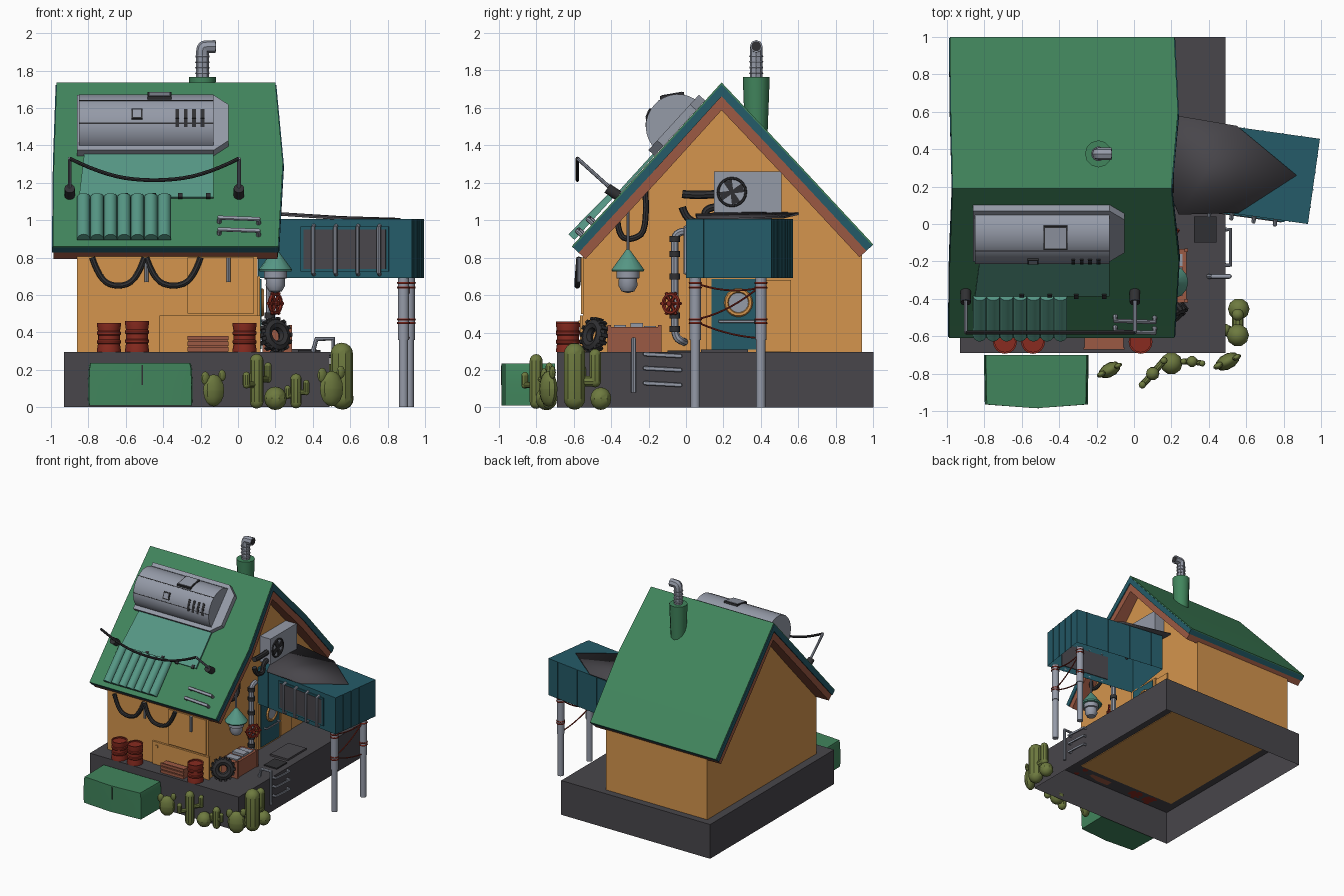
import bpy, bmesh, math
from mathutils import Vector, Matrix

if "Cube" in bpy.data.objects:
    bpy.data.objects.remove(bpy.data.objects["Cube"])

COL = dict(green=(.053, .235, .108), orange=(.66, .30, .075), slate=(.065, .061, .07), teal=(.018, .105, .14),
           brick=(.33, .10, .056), steel=(.30, .325, .39), red=(.25, .024, .014), mint=(.093, .31, .235),
           olive=(.155, .195, .05), charcoal=(.03, .03, .033))
MAT = {}
for k, c in COL.items():
    MAT[k] = bpy.data.materials.new(k)
    MAT[k].diffuse_color = (*c, 1)
I = Matrix.Identity(4)
T = Matrix.Translation


def finish(name, bm, mat, M=I):
    bmesh.ops.remove_doubles(bm, verts=bm.verts, dist=1e-5)
    bm.transform(M)
    bmesh.ops.recalc_face_normals(bm, faces=bm.faces)
    for f in bm.faces:
        f.smooth = True
    for e in bm.edges:
        e.smooth = e.calc_face_angle(0) < .6
    me = bpy.data.meshes.new(name)
    bm.to_mesh(me)
    me.materials.append(MAT[mat])
    o = bpy.data.objects.new(name, me)
    bpy.context.collection.objects.link(o)
    return o


def loft(name, rings, mat, M=I, caps=(True, True)):
    bm = bmesh.new()
    R = [[bm.verts.new(p) for p in r] for r in rings]
    n = len(R[0])
    for a, b in zip(R, R[1:]):
        for i in range(n):
            bm.faces.new((a[i], a[(i + 1) % n], b[(i + 1) % n], b[i]))
    if caps[0]:
        bm.faces.new(R[0])
    if caps[1]:
        bm.faces.new(R[-1])
    return finish(name, bm, mat, M)


def box(name, lo, hi, mat, M=I, bottom=True):
    rings = [[(lo[0], lo[1], z), (hi[0], lo[1], z), (hi[0], hi[1], z), (lo[0], hi[1], z)] for z in (lo[2], hi[2])]
    return loft(name, rings, mat, M, (bottom, True))


def plate(name, outline, z0, z1, mat, M=I):
    return loft(name, [[(x, y, z) for x, y in outline] for z in (z0, z1)], mat, M)


def lathe(name, prof, mat, M=I, n=16):
    rings = [[(r * math.cos(2 * math.pi * i / n), r * math.sin(2 * math.pi * i / n), z) for i in range(n)] for r, z in prof]
    return loft(name, rings, mat, M, (False, False))


def aim(p, d):
    return T(p) @ Vector(d).to_track_quat('Z', 'Y').to_matrix().to_4x4()


def cyl(name, p, q, r, mat, n=12, r2=None):
    d = Vector(q) - Vector(p)
    return lathe(name, [(0, 0), (r, 0), (r if r2 is None else r2, d.length), (0, d.length)], mat, aim(p, d), n)


def ring(name, p, d, R, r, mat, n=18, k=8):
    a = [2 * math.pi * i / k for i in range(k + 1)]
    return lathe(name, [(R + r * math.cos(t), r * math.sin(t)) for t in a], mat, aim(p, d), n)


def capsule(name, p, q, r, mat, M=I, n=10):
    d = Vector(q) - Vector(p)
    a = [math.pi / 2 * i / 4 for i in range(5)]
    prof = [(r * math.sin(t), -r * math.cos(t)) for t in a] + [(r * math.cos(t), d.length + r * math.sin(t)) for t in a]
    return lathe(name, prof, mat, M @ aim(p, d), n)


def tube(name, pts, r, mat, M=I, soft=True):
    cu = bpy.data.curves.new(name, 'CURVE')
    cu.dimensions = '3D'
    cu.bevel_depth, cu.bevel_resolution, cu.use_fill_caps, cu.resolution_u = r, 2, True, 5
    s = cu.splines.new('NURBS' if soft else 'POLY')
    s.points.add(len(pts) - 1)
    for sp, p in zip(s.points, pts):
        sp.co = (*p, 1)
    if soft:
        s.use_endpoint_u, s.order_u = True, 3
    o = bpy.data.objects.new(name, cu)
    bpy.context.collection.objects.link(o)
    bm = bmesh.new()
    bm.from_mesh(o.evaluated_get(bpy.context.evaluated_depsgraph_get()).to_mesh())
    bpy.data.objects.remove(o)
    return finish(name, bm, mat, M)


# base platform and gabled house body, both open underneath
box('base', (-.93, -.69, 0), (.49, 1, .295), 'slate', bottom=False)
gable = [(-.55, .29), (.94, .29), (.94, .83), (.19, 1.62), (-.55, .81)]
house = loft('house_walls', [[(x, y, z) for y, z in gable] for x in (-.86, .105)], 'orange')
box('front_panel_upper', (-.27, -.56, .5), (.085, -.55, .8), 'orange')
box('front_panel_lower', (-.42, -.567, .296), (.12, -.55, .49), 'orange')
box('panel_bolt', (-.39, -.575, .445), (-.365, -.56, .465), 'orange')

# roof layers: green sheet, teal board, brick underside (perpendicular offsets t)
rows = [(-.61, .86, -.99, .215, 1), (-.2, 1.305, -.985, .24, 1), (.19, 1.735, -.97, .2, 0), (.6, 1.30, -.98, .235, -1), (1, .87, -.985, .215, -1)]
for nm, t0, t1, g, mat in (('roof_sheet', 0, .008, 0, 'green'), ('roof_board', .008, .05, .005, 'teal'), ('roof_trim', .05, .1, -.003, 'brick')):
    def at(row, t):
        y, z, l, r, s = row
        return y + s * .738 * t, z - (.675 if s else 1.48) * t, l - g, r + g
    rings = []
    for row in rows:
        (y0, z0, l, r), (y1, z1, _, _) = at(row, t0), at(row, t1)
        rings.append([(l, y0, z0), (r, y0, z0), (r, y1, z1), (l, y1, z1)])
    loft(nm, rings, mat)

# frame lying on the front roof slope: x, up-slope, outward
RF = Matrix(((1, 0, 0, 0), (0, .675, -.738, .19), (0, .738, .675, 1.735), (0, 0, 0, 1)))
# half-barrel tank with flange, seams, hatches and vents
arc = [math.pi * i / 16 for i in range(17)]
loft('roof_tank', [[(x, -.33 + .17 * math.cos(a), .02 + .165 * math.sin(a)) for a in arc] for x in (-.85, -.13)], 'steel', RF)
plate('tank_flange', [(-.86, -.53), (-.13, -.53), (-.05, -.46), (-.05, -.2), (-.13, -.13), (-.86, -.13)], 0, .045, 'steel', RF)


def on_tank(a):
    return RF @ T((0, -.33, .02)) @ Matrix.Rotation(math.radians(a), 4, 'X') @ T((0, 0, .163))


for a in (38, -12):
    box('tank_seam', (-.85, -.003, 0), (-.13, .003, .004), 'charcoal', on_tank(a))
for x, a, w in ((-.54, 20, .03), (-.42, -38, .065)):
    box('tank_hatch_rim', (x - w, -w, -.01), (x + w, w, .008), 'charcoal', on_tank(a))
    box('tank_hatch', (x - w + .009, -w + .009, -.01), (x + w - .009, w - .009, .011), 'steel', on_tank(a))
for i in range(4):
    for a in (20, 36):
        box('tank_vent', (-.335 + .045 * i, -.026, -.005), (-.315 + .045 * i, .026, .005), 'charcoal', on_tank(a))
# mint sheet and corrugated tiles
plate('roof_patch', [(-.85, -.84), (-.13, -.84), (-.13, -.5), (-.82, -.5)], 0, .014, 'mint', RF)
for i in range(7):
    x = -.825 + .072 * i
    loft('roof_tile', [[(x + .036 * math.cos(a), u, .012 + h * math.sin(a)) for a in arc[::2]] for u, h in ((-1.15, .045), (-.84, .032))], 'mint', RF)
for x in (-.6, -.45, -.31, -.16):
    box('patch_clip', (x - .012, -.85, .01), (x + .012, -.82, .022), 'charcoal', RF)
# cable poles with sagging cable
for x in (-.9, .005):
    cyl('cable_pole_foot', (x, -.36, 1.13), (x, -.42, 1.17), .028, 'charcoal')
    cyl('cable_pole', (x, -.38, 1.15), (x, -.58, 1.33), .01, 'steel', 8)
tube('roof_cable', [(-.9, -.58, 1.33), (-.72, -.58, 1.24), (-.45, -.58, 1.205), (-.17, -.58, 1.24), (.005, -.58, 1.33)], .01, 'charcoal')
for u in (-1.01, -1.095):
    tube('roof_handle', [(-.1, u, 0), (-.1, u, .035), (.11, u - .01, .035), (.11, u - .01, 0)], .013, 'steel', RF, False)

# chimney with ribbed elbow
cyl('chimney', (-.19, .375, 1.45), (-.19, .375, 1.765), .06, 'green', 12, .072)
tube('chimney_pipe', [(-.19, .375, 1.75), (-.19, .375, 1.86), (-.19, .375, 1.925), (-.165, .375, 1.928), (-.12, .375, 1.928)], .034, 'steel')
for z in (1.785, 1.815, 1.845, 1.875):
    ring('chimney_rib', (-.19, .375, z), (0, 0, 1), .034, .005, 'steel', 14, 6)
cyl('chimney_mouth', (-.121, .375, 1.928), (-.117, .375, 1.928), .026, 'charcoal')

# hoses hanging under the eave
for x0, x1 in ((-.78, -.5), (-.49, -.2)):
    tube('eave_hose', [(x0, -.57, .8), (x0 + .04, -.58, .68), ((x0 + x1) / 2, -.58, .64), (x1 - .04, -.58, .68), (x1, -.57, .8)], .016, 'charcoal')
for x in (-.49, -.05):
    cyl('eave_rod', (x, -.57, .67), (x, -.57, .8), .011, 'steel', 8)

# oil barrels
for x, y, h in ((-.69, -.63, .155), (-.54, -.63, .165), (.035, -.63, .155)):
    r = .064
    prof = [(0, 0), (r, 0), (r, .012)]
    for k in (.35, .65):
        prof += [(r - .005, h * k - .012), (r, h * k - .006), (r, h * k + .006), (r - .005, h * k + .012)]
    lathe('oil_barrel', prof + [(r, h - .012), (r, h), (r - .01, h), (r - .01, h - .01), (0, h - .01)], 'red', T((x, y, .295)), 16)

# small slatted crate, large crate with scrap, tyre
for i in range(3):
    box('crate_slat', (-.27, -.672, .298 + .03 * i), (-.05, -.66, .321 + .03 * i), 'brick')
box('crate', (-.265, -.66, .295), (-.055, -.6, .375), 'brick')
box('scrap_crate', (.13, -.42, .295), (.28, -.135, .43), 'brick')
for y in (-.42, -.15):
    box('scrap_crate_post', (.27, y, .295), (.288, y + .02, .44), 'brick')
for y, z in ((-.35, .43), (-.26, .44), (-.19, .425)):
    box('scrap_metal', (.15, y - .035, .4), (.26, y + .03, z + .01), 'steel')
ring('tyre', (.2, -.49, .385), (.6, -.8, .2), .06, .031, 'charcoal', 20)
TM = aim((.2, -.49, .385), (.6, -.8, .2))
for i in range(14):
    box('tyre_tread', (.083, -.01, -.024), (.096, .01, .024), 'charcoal', TM @ Matrix.Rotation(i * math.pi / 7, 4, 'Z'))

# hanging lamp and looped hose
lathe('lamp_shade', [(0, .85), (.012, .84), (.09, .735), (.085, .725), (0, .735)], 'mint', T((.2, -.31, 0)), 14)
lathe('lamp_bulb', [(0, .735), (.062, .73), (.062, .69), (.05, .688), (.052, .65), (.035, .62), (0, .61)], 'steel', T((.2, -.31, 0)), 14)
cyl('lamp_rod', (.2, -.31, .83), (.2, -.31, 1.12), .008, 'steel', 8)
tube('loop_hose', [(.15, -.37, 1.08), (.16, -.37, .92), (.16, -.29, .89), (.16, -.2, .95), (.15, -.22, 1.2)], .016, 'charcoal')

# air unit with fan and hoses
box('air_unit', (.1, .15, 1.04), (.205, .51, 1.26), 'steel')
ring('fan_ring', (.207, .245, 1.15), (1, 0, 0), .074, .007, 'charcoal', 20, 6)
for i in range(4):
    plate('fan_blade', [(0, -.008), (.062, -.026), (.066, .022), (0, .008)], 0, .008, 'charcoal', aim((.204, .245, 1.15), (1, 0, 0)) @ Matrix.Rotation(.4 + i * math.pi / 2, 4, 'Z'))
tube('air_hose_upper', [(.17, .17, 1.14), (.17, .05, 1.13), (.17, -.02, 1.14)], .022, 'charcoal')
tube('air_hose_lower', [(.17, .17, 1.07), (.17, .1, 1.07), (.17, .1, .98), (.17, .0, 1.0), (.17, -.02, 1.07)], .02, 'charcoal')

# wall pipe, collars and valve wheel
tube('wall_pipe', [(.11, -.01, .35), (.17, -.02, .35), (.17, -.06, .38), (.17, -.06, .5), (.17, -.06, .84), (.17, -.06, .94), (.17, 0, .94)], .021, 'steel')
for z in (.42, .49, .7, .82, .9):
    cyl('pipe_collar', (.17, -.06, z - .016), (.17, -.06, z + .016), .029, 'charcoal')
vd, vp = Vector((.8, -.6, 0)), Vector((.2, -.08, .555))
ring('valve_wheel', vp, vd, .05, .011, 'red', 16, 6)
for i in range(3):
    s = aim(vp, vd).to_3x3() @ Vector((math.cos(i * 1.047), math.sin(i * 1.047), 0)) * .066
    cyl('valve_spoke', vp - s, vp + s, .009, 'red', 6)
cyl('valve_stem', (.165, -.055, .555), vp + vd * .02, .015, 'red', 8)

# door with porthole and side panel
box('door_frame', (.1, .11, .296), (.118, .41, .7), 'orange')
box('door', (.1, .135, .31), (.126, .385, .685), 'teal')
ring('porthole_ring', (.128, .28, .56), (1, 0, 0), .064, .013, 'orange', 18, 6)
cyl('porthole_glass', (.12, .28, .56), (.131, .28, .56), .056, 'steel', 18)
tube('door_handle', [(.12, .18, .46), (.15, .18, .46), (.15, .36, .46), (.12, .36, .46)], .008, 'steel', I, False)
box('side_panel', (.1, .42, .3), (.116, .56, .68), 'orange')

# raised teal cabin, turned slightly, open underneath
CF = T((.93, 0, 0)) @ Matrix.Rotation(math.radians(-8), 4, 'Z')
box('cabin', (-.83, 0, .69), (0, .46, 1.005), 'teal', CF, False)
for i in range(1, 8):
    for y in (-.003, .457):
        if y > 0 or i in (1, 7):
            box('cabin_batten', (-.83 + .104 * i, y, .69), (-.822 + .104 * i, y + .006, 1.005), 'teal', CF)
for i in range(1, 5):
    box('cabin_end_batten', (-.003, .092 * i - .004, .69), (.003, .092 * i + .004, 1.005), 'teal', CF)
box('cabin_window_rim', (-.6, -.008, .725), (-.125, 0, .965), 'teal', CF)
box('cabin_window', (-.585, -.012, .74), (-.14, .006, .95), 'slate', CF)
for x in (-.53, -.41, -.29, -.175):
    tube('window_bar', [(x, 0, .97), (x, -.03, .96), (x, -.03, .72), (x, 0, .71)], .011, 'steel', CF, False)
# draped tarp: fan of folds
bm = bmesh.new()
hub = bm.verts.new((.55, .525, 1.022))
fan = [bm.verts.new(p) for p in ((.11, .6, 1.04), (.11, .35, 1.05), (.24, .05, 1.035), (.56, .06, 1.012), (.87, .26, 1.012))]
for a, b in zip(fan, fan[1:]):
    bm.faces.new((hub, a, b))
finish('tarp', bm, 'slate').modifiers.new('thickness', 'SOLIDIFY').thickness = .012
# posts, bands, cables
for x, y in ((.885, .05), (.915, .4)):
    cyl('post', (x, y, 0), (x, y, .69), .025, 'steel', 12)
    cyl('post_sleeve', (x, y, .36), (x, y, .69), .03, 'steel', 12)
    for z in (.45, .47, .64, .665):
        ring('post_band', (x, y, z), (0, 0, 1), .03, .006, 'red', 12, 6)
for z0, z1, zm in ((.665, .64, .6), (.46, .37, .38), (.47, .65, .5)):
    tube('post_cable', [(.885, .05, z0), (.9, .22, zm), (.915, .4, z1)], .005, 'red')

# ladder rail, rungs and floor hatches
for y, z in ((-.28, .08), ):
    tube('ladder_rail', [(.4, y, .295), (.42, y, .365), (.51, y, .365), (.51, y, z)], .013, 'steel', I, False)
for z in (.12, .2, .275):
    tube('ladder_rung', [(.485, -.22, z + .01), (.515, -.22, z + .01), (.515, -.03, z), (.485, -.03, z)], .011, 'steel', I, False)
box('floor_hatch', (.25, .08, .295), (.42, .33, .31), 'slate')
box('floor_grate', (.32, -.1, .295), (.44, .04, .305), 'charcoal')

# green dumpster with bulging sides and crack
loft('dumpster', [[(-.525 + s * (x + .525), y, z) for x, y in ((-.795, -.965), (-.525, -.985), (-.25, -.965), (-.245, -.7), (-.8, -.7))]
                  for s, z in ((1, .01), (1.01, .12), (.99, .215), (.97, .235))], 'green')
box('dumpster_crack', (-.515, -.987, .12), (-.509, -.975, .225), 'charcoal')


# cacti: columns with arms, pads, balls
def cactus(x, y, h, r, arms=()):
    capsule('cactus_column', (x, y, r * .8), (x, y, h - r), r, 'olive')
    for dx, dy, z0, z1 in arms:
        capsule('cactus_arm', (x, y, z0), (x + dx, y + dy, z0), r * .5, 'olive')
        capsule('cactus_arm_tip', (x + dx, y + dy, z0), (x + dx, y + dy, z1), r * .55, 'olive')


cactus(.1, -.8, .285, .036, ((-.055, -.06, .12, .17), (.06, .07, .15, .22)))
cactus(.31, -.735, .18, .03, ((-.045, 0, .06, .1), (.055, -.01, .08, .13)))
cactus(.555, -.595, .345, .06, ((-.07, .03, .14, .2), (.0, .11, .14, .28)))
for x, y, z, r in ((.2, -.745, .045, .06), (.56, -.455, .045, .058)):
    capsule('cactus_ball', (x, y, z), (x, y, z + .005), r, 'olive')
for x, y, s in ((-.13, -.78, 1), (.5, -.735, 1.1)):
    for dx, z, r in ((0, .09, .085), (-.045, .155, .035), (.045, .17, .03)):
        M = T((x + dx * s, y + dx * .5, z * s)) @ Matrix.Rotation(.5, 4, 'Z') @ Matrix.Diagonal((.75 * s, .45 * s, s, 1))
        capsule('cactus_pad', (0, 0, -.001), (0, 0, .001), r, 'olive', M)

for m in bpy.data.materials:
    if m.users and not m.is_grease_pencil:
        m.use_nodes = True
        m.node_tree.nodes["Principled BSDF"].inputs["Base Color"].default_value = m.diffuse_color
